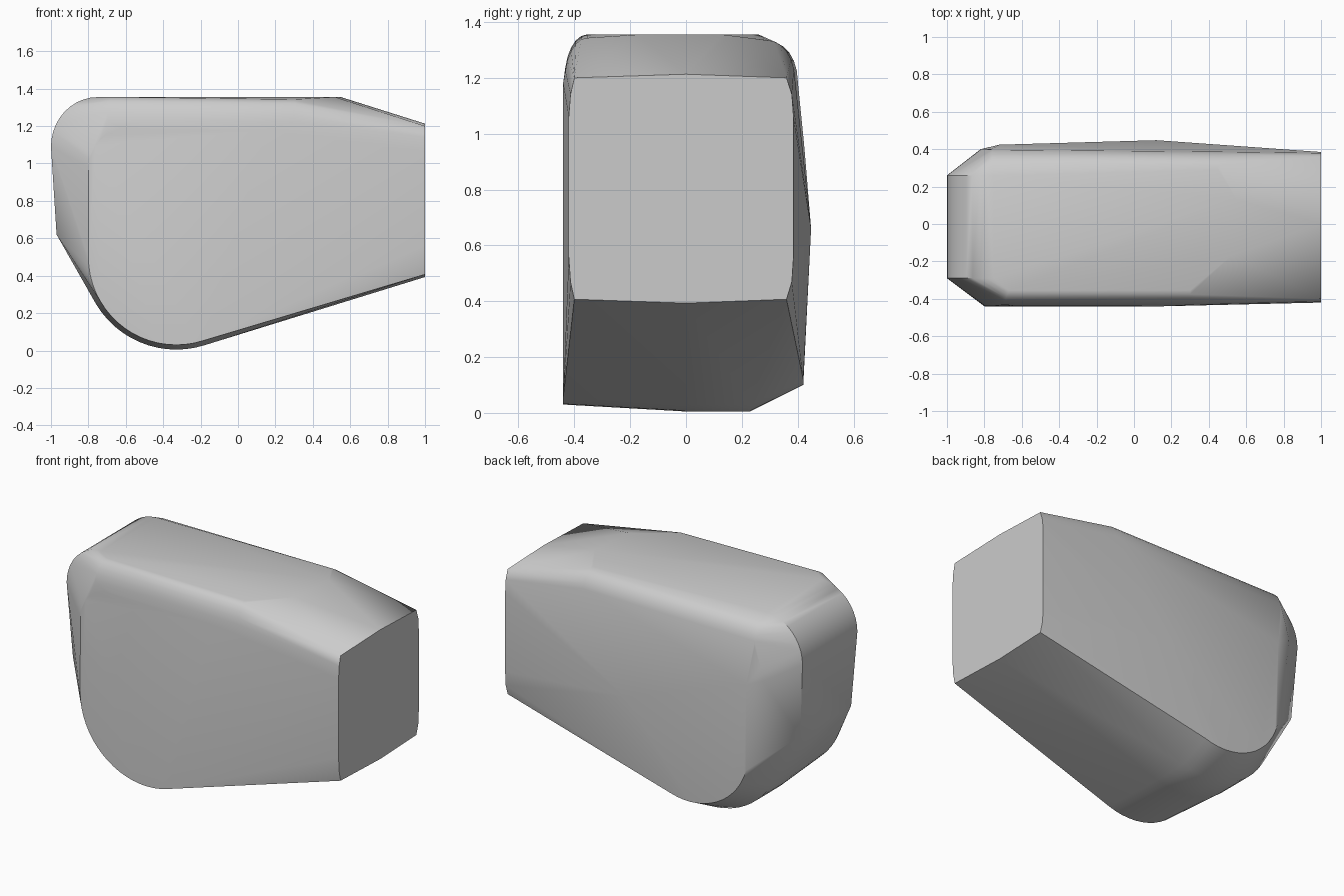
import bpy, bmesh
from math import sin, cos, radians

if "Cube" in bpy.data.objects:
    bpy.data.objects.remove(bpy.data.objects["Cube"], do_unlink=True)


def arc(cx, cz, rx, rz, start, end, steps):
    """Points on an elliptical arc in the side plane."""
    angles = [radians(start + (end - start) * i / steps) for i in range(steps + 1)]
    return [(cx + rx * cos(a), cz + rz * sin(a)) for a in angles]


def at_depth(points, y):
    return [(x, y, z) for x, z in points]


# Core silhouette: rounded belly and rounded upper corner
belly = arc(-0.33, 0.505, 0.5, 0.5, 205, 288, 14)
upper = arc(-0.75, 1.09, 0.25, 0.265, 90, 180, 10)
points = at_depth(belly, 0.0) + at_depth(belly, 0.23)
points += at_depth(upper, -0.29) + at_depth(upper, 0.26)
points += [(-0.97, -0.27, 0.62), (-0.97, 0.24, 0.62)]

# Front cheek: flat panel, then rolled upper edge
points += at_depth(arc(-0.33, 0.5, 0.47, 0.47, 180, 288, 18), -0.44)
points += at_depth(arc(-0.58, 0.98, 0.22, 0.21, 90, 180, 8), -0.438)
points += [(0.15, -0.44, 1.18)]
for i in range(7):
    a = radians(15 * i)
    y, z = -0.355 - 0.08 * cos(a), 1.195 + 0.16 * sin(a)
    points += [(-0.67 - 0.03 * cos(a), y, z), (0.3, y, z - 0.012)]

# Back cheek: domed panel with a smaller belly curve
points += at_depth(arc(-0.31, 0.51, 0.42, 0.41, 195, 288, 14), 0.42)
points += [(0.12, 0.448, 0.66), (-0.72, 0.424, 0.95)]
points += at_depth(arc(-0.62, 0.99, 0.2, 0.21, 90, 180, 8), 0.4)
for i in range(7):
    a = radians(15 * i)
    y, z = 0.3 + 0.1 * cos(a), 1.2 + 0.14 * sin(a)
    points += [(-0.76, y, z - 0.01), (0.45, y - 0.01, z - 0.005)]

# Top plateau
points += [(0.52, -0.17, 1.355), (0.55, 0.13, 1.355), (-0.75, 0.15, 1.355)]

# Flat end with bowed edges
points += [(1, 0, 0.393), (1, 0, 1.213)]
for y_corner, y_side in ((-0.4, -0.42), (0.36, 0.385)):
    points += [(1, y_corner, 0.407), (1, y_corner, 1.2)]
    points += [(1, y_side, 0.56), (1, y_side, 1.06)]
    points += [(1, y_side * 0.985, 0.47), (1, y_side * 0.985, 1.14)]

# Stretch one skin over all the sections
bm = bmesh.new()
for p in points:
    bm.verts.new(p)
bmesh.ops.remove_doubles(bm, verts=bm.verts, dist=0.004)
hull = bmesh.ops.convex_hull(bm, input=bm.verts)
spare = {g for g in hull["geom_interior"] + hull["geom_unused"]
         if isinstance(g, bmesh.types.BMVert)}
bmesh.ops.delete(bm, geom=list(spare), context="VERTS")
bmesh.ops.dissolve_limit(bm, angle_limit=radians(1), verts=bm.verts, edges=bm.edges)
bmesh.ops.recalc_face_normals(bm, faces=bm.faces)
mesh = bpy.data.meshes.new("rounded_block")
bm.to_mesh(mesh)
bm.free()

block = bpy.data.objects.new("rounded_block", mesh)
bpy.context.collection.objects.link(block)

grey = bpy.data.materials.new("plain_grey")
grey.use_nodes = True
colour = (0.6, 0.6, 0.6, 1)
grey.diffuse_color = colour
grey.node_tree.nodes["Principled BSDF"].inputs["Base Color"].default_value = colour
mesh.materials.append(grey)

bpy.ops.object.select_all(action="DESELECT")
block.select_set(True)
bpy.context.view_layer.objects.active = block
bpy.ops.object.shade_smooth_by_angle(angle=radians(32))
